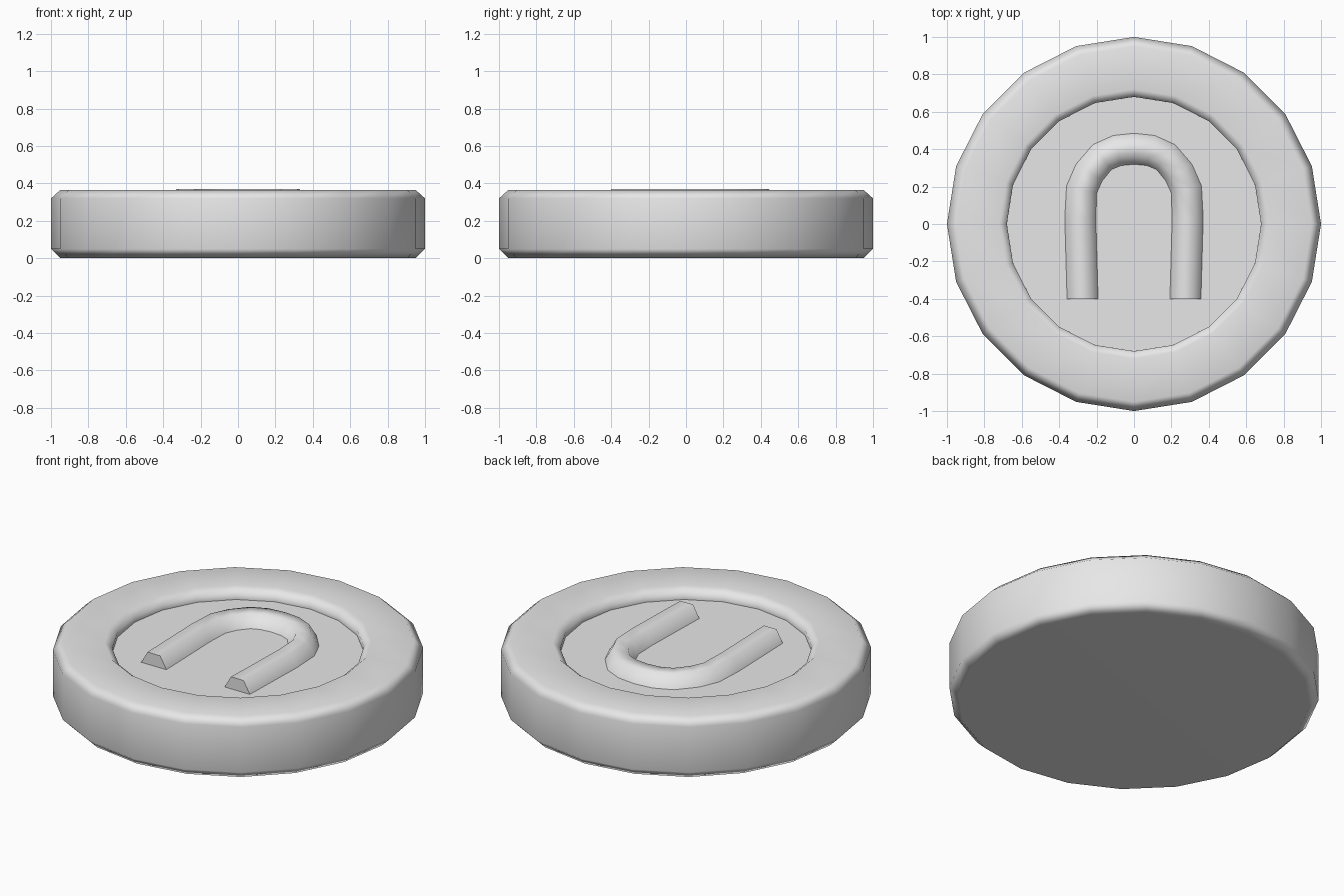
import bpy
import bmesh
import math
from mathutils import Vector

cube = bpy.data.objects.get("Cube")
if cube:
    bpy.data.objects.remove(cube, do_unlink=True)

SIDES = 20
FLOOR = 0.298

grey = bpy.data.materials.new("light_grey")
grey.use_nodes = True
grey.diffuse_color = (0.8, 0.8, 0.8, 1)
for node in grey.node_tree.nodes:
    if node.type == 'BSDF_PRINCIPLED':
        node.inputs["Base Color"].default_value = (0.8, 0.8, 0.8, 1)


def finish(bm, name):
    """Turn the bmesh into a smooth object that keeps square edges sharp."""
    bmesh.ops.recalc_face_normals(bm, faces=bm.faces)
    mesh = bpy.data.meshes.new(name)
    bm.to_mesh(mesh)
    bm.free()
    mesh.materials.append(grey)
    obj = bpy.data.objects.new(name, mesh)
    bpy.context.collection.objects.link(obj)
    bpy.ops.object.select_all(action='DESELECT')
    obj.select_set(True)
    bpy.context.view_layer.objects.active = obj
    bpy.ops.object.shade_smooth_by_angle(angle=math.radians(65))
    return obj


def skin(bm, rings, closed):
    """Join rings of points with quads and cap both ends."""
    loops = [[bm.verts.new(p) for p in ring] for ring in rings]
    for a, b in zip(loops, loops[1:]):
        n = len(a)
        for i in range(n if closed else n - 1):
            j = (i + 1) % n
            bm.faces.new((a[i], a[j], b[j], b[i]))
    bm.faces.new(loops[0])
    bm.faces.new(loops[-1])


# Round body: bevelled outside, raised rim, sunken floor
profile = [(0.95, 0), (1, 0.05), (1, 0.32), (0.95, 0.365),
           (0.72, 0.365), (0.68, 0.33), (0.68, FLOOR)]
angles = [math.tau * i / SIDES for i in range(SIDES)]
bm = bmesh.new()
skin(bm, [[(r * math.cos(a), r * math.sin(a), z) for a in angles]
          for r, z in profile], True)
body = finish(bm, "disc_body")
weighted = body.modifiers.new("even_shading", 'WEIGHTED_NORMAL')
weighted.keep_sharp = True

# Raised arch: upper half of a hexagonal tube swept along a mirrored path
half = [(0.275, -0.4), (0.287, 0.03), (0.28, 0.185), (0.24, 0.275),
        (0.17, 0.358), (0.09, 0.393)]
path = [Vector(p) for p in half + [(0, 0.402)]]
path += [Vector((-x, y)) for x, y in reversed(half)]
RADIUS = 0.083
rings = []
for i, p in enumerate(path):
    if i in (0, len(path) - 1):
        side = Vector((1 if i == 0 else -1, 0))   # square-cut ends
    else:
        t = (path[i + 1] - p).normalized() + (p - path[i - 1]).normalized()
        side = Vector((t.y, -t.x)).normalized()
    ring = []
    for k in range(4):
        a = math.pi * k / 3
        q = p + side * RADIUS * math.cos(a)
        ring.append((q.x, q.y, FLOOR + RADIUS * math.sin(a)))
    rings.append(ring)
bm = bmesh.new()
skin(bm, rings, False)
finish(bm, "raised_arch")
